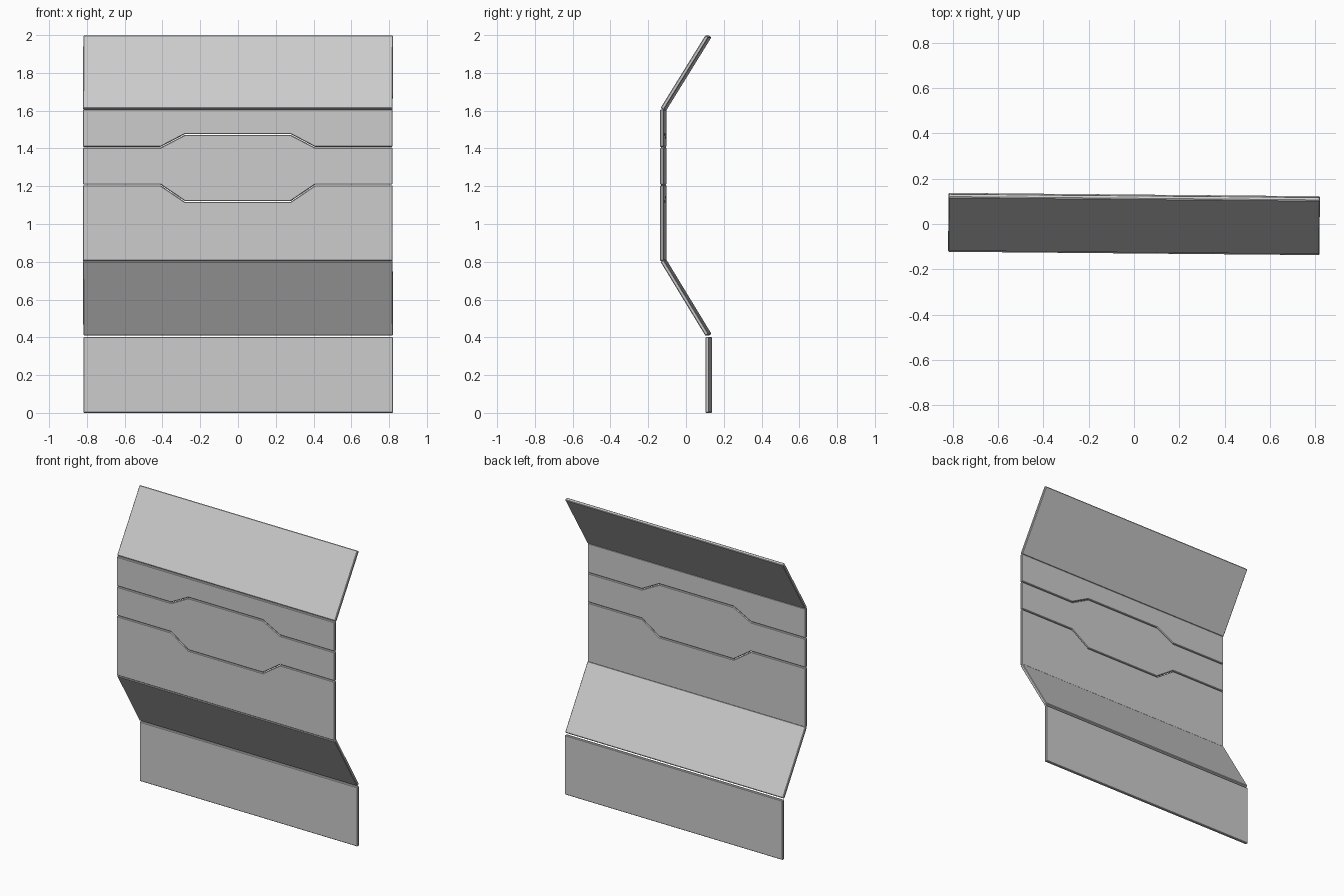
import bpy, bmesh, math
from mathutils import Matrix, Vector

if "Cube" in bpy.data.objects:
    bpy.data.objects.remove(bpy.data.objects["Cube"])

HALF, THICK = 0.82, 0.02           # half width and sheet thickness
SKEW = Matrix.Rotation(-0.009, 4, 'Z')   # whole model is turned very slightly


def panel(name, low, high, start, end):
    """Bevelled sheet between two (y, z) points. low/high: right half of the
    lower and upper edges as (x, distance along sheet), from centre outwards."""
    (y0, z0), (y1, z1) = start, end
    up = Vector((0, y1 - y0, z1 - z0)).normalized()
    normal = Vector((1, 0, 0)).cross(up)          # points to the front
    half = low + high[::-1]
    outline = half + [(-x, v) for x, v in half[::-1]]
    outline = [p for i, p in enumerate(outline) if p != outline[i - 1]]
    base = Vector((0, y0, z0))
    bm = bmesh.new()
    verts = [bm.verts.new(base + Vector((x, 0, 0)) + up * v - normal * THICK / 2)
             for x, v in outline]
    face = bm.faces.new(verts)
    ext = bmesh.ops.extrude_face_region(bm, geom=[face])
    bmesh.ops.translate(bm, vec=normal * THICK,
                        verts=[g for g in ext['geom'] if isinstance(g, bmesh.types.BMVert)])
    bmesh.ops.recalc_face_normals(bm, faces=bm.faces)
    mesh = bpy.data.meshes.new(name)
    bm.to_mesh(mesh)
    bm.free()
    mesh.transform(SKEW)
    obj = bpy.data.objects.new(name, mesh)
    bpy.context.collection.objects.link(obj)
    bev = obj.modifiers.new("edge_bevel", 'BEVEL')
    bev.width, bev.segments = 0.004, 1
    bev.limit_method, bev.angle_limit = 'ANGLE', math.radians(45)


def plain(name, start, end):
    length = math.dist(start, end)
    panel(name, [(HALF, 0)], [(HALF, length)], start, end)


def stepped(z_mid, z_side):
    """Edge with a raised or lowered middle section."""
    return [(0.28, z_mid), (0.41, z_side), (HALF, z_side)]


# Flat and slanted plain panels
plain("base_panel", (0.12, 0.0), (0.12, 0.402))
plain("lower_slope", (0.119, 0.413), (-0.119, 0.805))
plain("top_slope", (-0.119, 1.609), (0.119, 1.994))

# Upright front panels with interlocking stepped edges (heights are z values)
front = ((-0.12, 0), (-0.12, 1))
panel("lower_front", [(HALF, 0.805)], stepped(1.117, 1.205), *front)
panel("middle_band", stepped(1.121, 1.209), stepped(1.472, 1.404), *front)
panel("upper_front", stepped(1.476, 1.408), [(HALF, 1.607)], *front)
